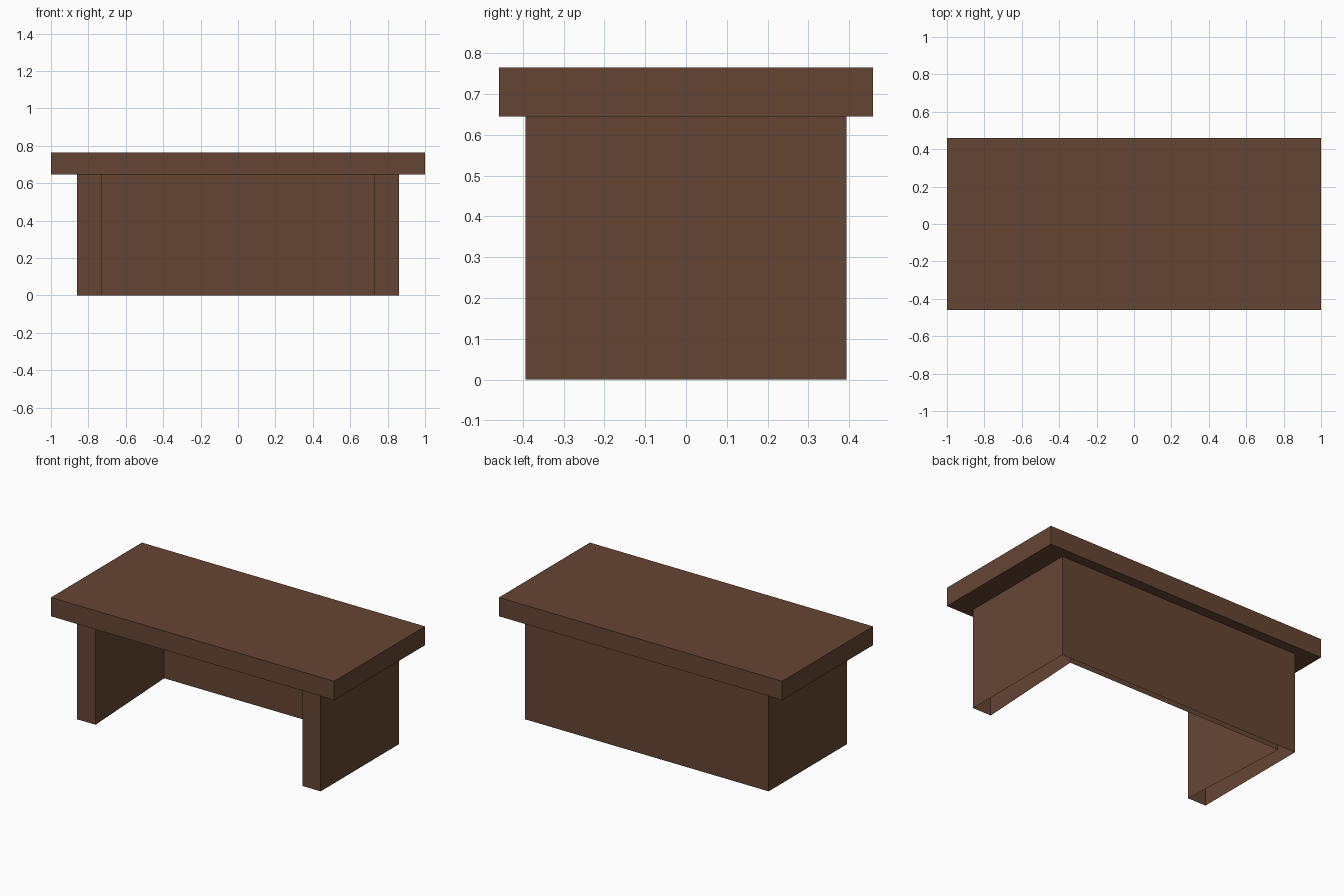
import bpy
import bmesh

if "Cube" in bpy.data.objects:
    bpy.data.objects.remove(bpy.data.objects["Cube"])

wood = bpy.data.materials.new("dark brown wood")
wood.diffuse_color = (0.13, 0.06, 0.034, 1.0)
wood.use_nodes = True
wood.node_tree.nodes["Principled BSDF"].inputs["Base Color"].default_value = wood.diffuse_color


def make_object(name, bm):
    mesh = bpy.data.meshes.new(name)
    bm.to_mesh(mesh)
    bm.free()
    mesh.materials.append(wood)
    obj = bpy.data.objects.new(name, mesh)
    bpy.context.collection.objects.link(obj)
    return obj


UNDERSIDE, TOP = 0.645, 0.765

# Thick overhanging desk top
bm = bmesh.new()
bmesh.ops.create_cube(bm, size=1)
bmesh.ops.scale(bm, vec=(2.0, 0.917, TOP - UNDERSIDE), verts=bm.verts)
bmesh.ops.translate(bm, vec=(0, 0, (TOP + UNDERSIDE) / 2), verts=bm.verts)
make_object("desk_top", bm)

# U-shaped base: hollow walls open underneath, legs thinner toward the back
half = [(0.77, 0.355), (0.73, -0.394), (0.86, -0.394), (0.86, 0.394)]
outline = half + [(-x, y) for x, y in reversed(half)]
bm = bmesh.new()
low = [bm.verts.new((x, y, 0)) for x, y in outline]
high = [bm.verts.new((x, y, UNDERSIDE)) for x, y in outline]
for i in range(len(outline)):
    j = (i + 1) % len(outline)
    bm.faces.new((low[i], low[j], high[j], high[i]))
make_object("desk_base", bm)
